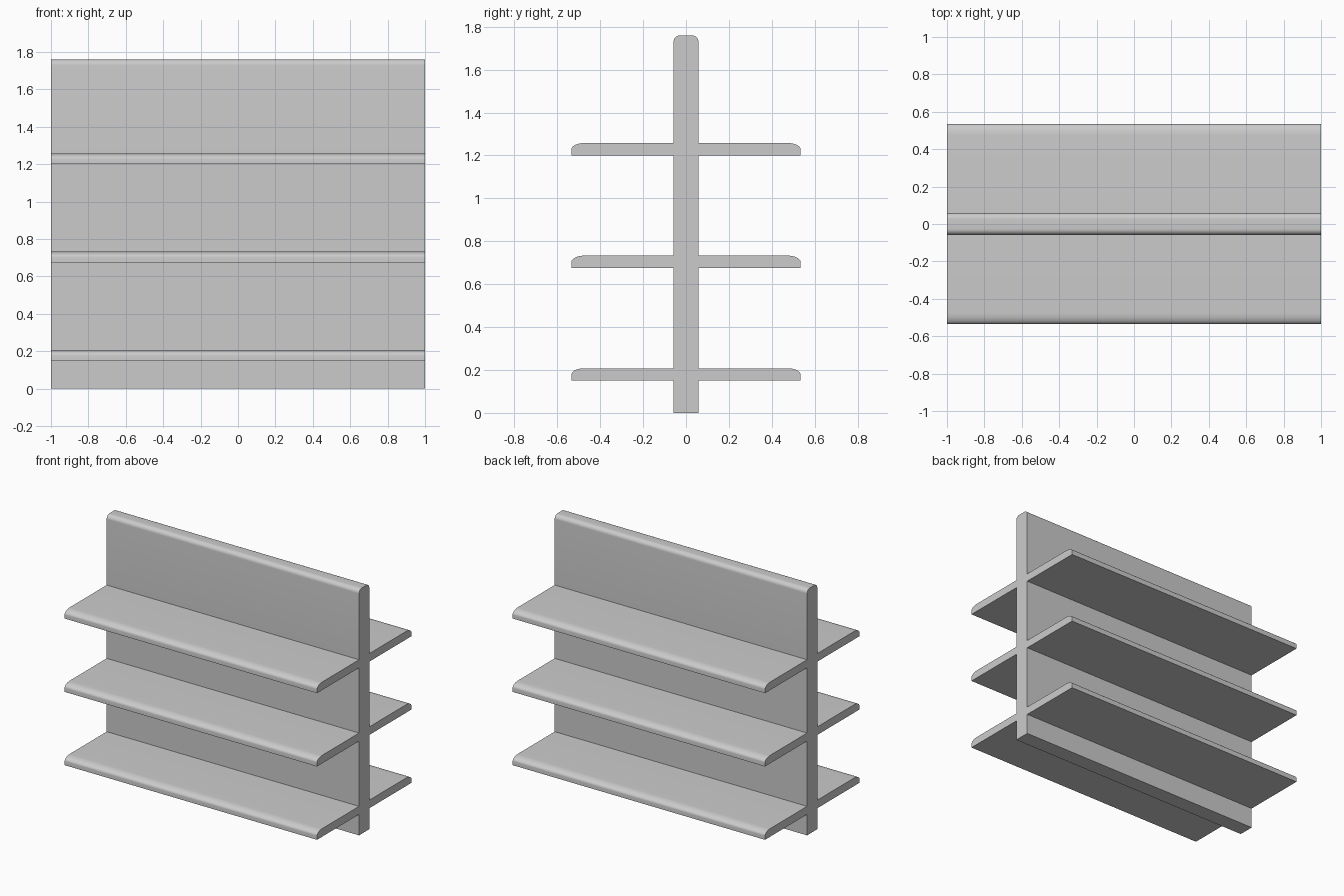
import bpy, bmesh
from math import sin, cos, pi

if "Cube" in bpy.data.objects:
    bpy.data.objects.remove(bpy.data.objects["Cube"])

HALF_LEN = 1.0
WALL, WALL_TOP = 0.058, 1.76
SHELF_OUT, SHELF_T = 0.534, 0.058
SHELF_Z = [0.15, 0.675, 1.20]


def rounded_corner(y, z, ry, rz, n=8):
    """Quarter ellipse from the outer side up to the top, ending at corner y, z."""
    return [(y - ry + ry * cos(i * pi / 2 / n), z - rz + rz * sin(i * pi / 2 / n))
            for i in range(n + 1)]


# Half cross-section: wall side with three shelves, bottom to top
half = [(WALL, 0.0)]
for z in SHELF_Z:
    half += [(WALL, z), (SHELF_OUT, z)]
    half += rounded_corner(SHELF_OUT, z + SHELF_T, 0.06, 0.03)
    half += [(WALL, z + SHELF_T)]
half += rounded_corner(WALL, WALL_TOP, 0.032, 0.03)

# Mirror the half to close the outline
outline = half + [(-y, z) for y, z in reversed(half)]

# Extrude the outline along x
bm = bmesh.new()
face = bm.faces.new([bm.verts.new((-HALF_LEN, y, z)) for y, z in outline])
ext = bmesh.ops.extrude_face_region(bm, geom=[face], use_keep_orig=True)
verts = [g for g in ext["geom"] if isinstance(g, bmesh.types.BMVert)]
bmesh.ops.translate(bm, verts=verts, vec=(2 * HALF_LEN, 0, 0))
bmesh.ops.recalc_face_normals(bm, faces=bm.faces)
mesh = bpy.data.meshes.new("double_sided_shelf")
bm.to_mesh(mesh)
bm.free()

# Double-sided shelf unit
shelf = bpy.data.objects.new("double_sided_shelf", mesh)
bpy.context.collection.objects.link(shelf)
bpy.context.view_layer.objects.active = shelf
shelf.select_set(True)
bpy.ops.object.shade_smooth_by_angle(angle=pi / 6)
